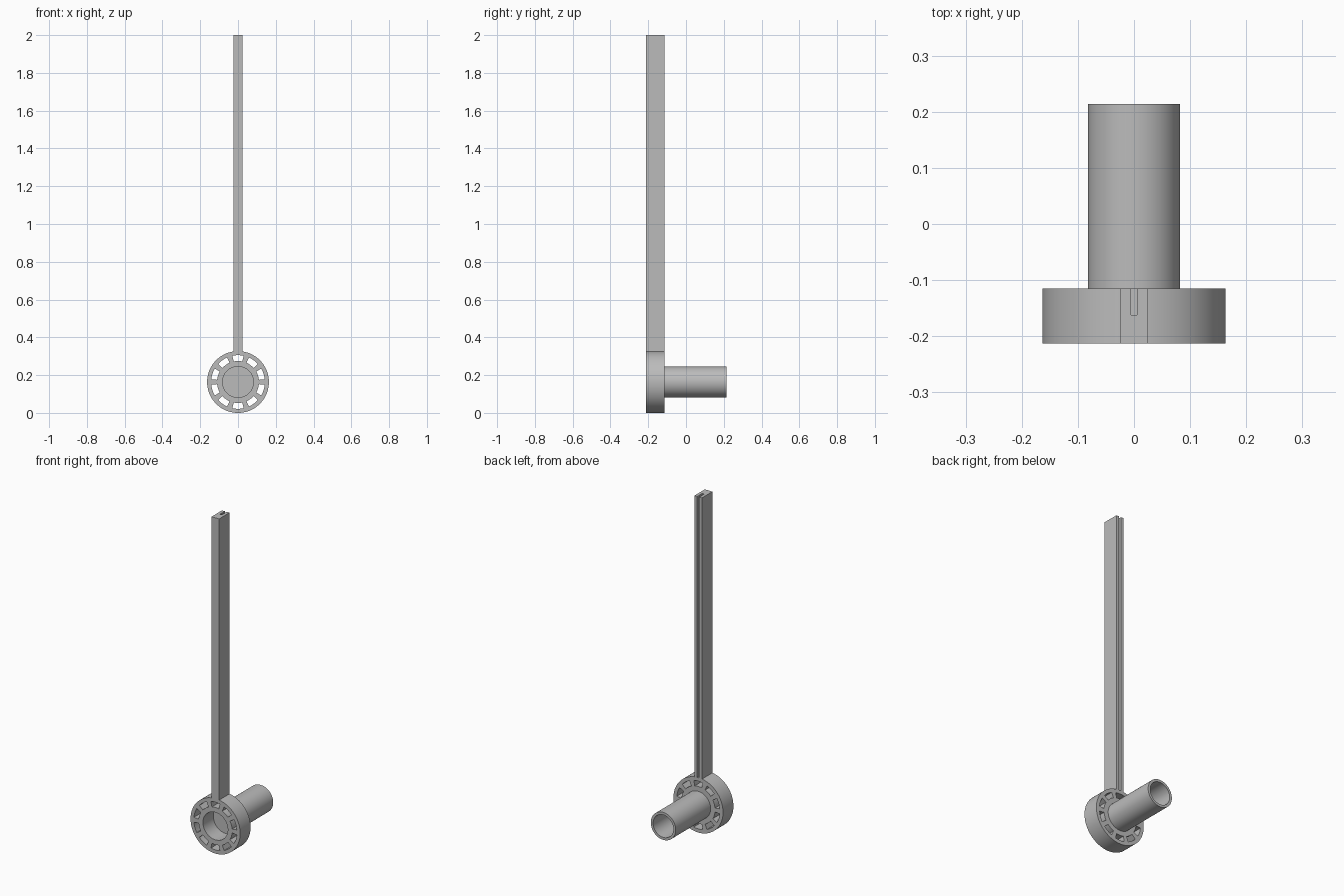
import bpy
import bmesh
from math import sin, cos, pi, radians
from mathutils import Vector

if "Cube" in bpy.data.objects:
    bpy.data.objects.remove(bpy.data.objects["Cube"])

FRONT, BACK, END = -0.213, -0.115, 0.214   # y of wheel front, wheel back, tube end
AXIS_Z = 0.1635
HUB_R, RIM_R = 0.082, 0.1635
SLOT_IN, SLOT_OUT = 0.111, 0.142
SEGMENTS, SLOTS = 120, 10

grey = bpy.data.materials.new("plain grey")
grey.use_nodes = True
colour = (0.5, 0.5, 0.5, 1)
grey.diffuse_color = colour
grey.node_tree.nodes["Principled BSDF"].inputs["Base Color"].default_value = colour


def finish(name, bm, smooth=True):
    bmesh.ops.recalc_face_normals(bm, faces=bm.faces)
    mesh = bpy.data.meshes.new(name)
    bm.to_mesh(mesh)
    bm.free()
    mesh.materials.append(grey)
    obj = bpy.data.objects.new(name, mesh)
    bpy.context.collection.objects.link(obj)
    if smooth:
        bpy.ops.object.select_all(action='DESELECT')
        obj.select_set(True)
        bpy.context.view_layer.objects.active = obj
        bpy.ops.object.shade_smooth_by_angle(angle=radians(30))
    return obj


def extrude_all(bm, offset):
    result = bmesh.ops.extrude_face_region(bm, geom=bm.faces[:])
    verts = [g for g in result["geom"] if isinstance(g, bmesh.types.BMVert)]
    bmesh.ops.translate(bm, verts=verts, vec=offset)


def ring_point(r, a, y):
    return Vector((r * sin(a), y, AXIS_Z + r * cos(a)))


# Slotted wheel: three bands of cells, the middle one open at each slot
bm = bmesh.new()
radii = [HUB_R, SLOT_IN, SLOT_OUT, RIM_R]
grid = [[bm.verts.new(ring_point(r, 2 * pi * i / SEGMENTS, FRONT)) for r in radii]
        for i in range(SEGMENTS)]
pitch = SEGMENTS // SLOTS
for i in range(SEGMENTS):
    here, after = grid[i], grid[(i + 1) % SEGMENTS]
    in_slot = (i + pitch // 3) % pitch < 2 * (pitch // 3)
    for band in range(3):
        if band == 1 and in_slot:
            continue
        bm.faces.new((here[band], here[band + 1], after[band + 1], after[band]))
extrude_all(bm, (0, BACK - FRONT, 0))
finish("slotted_wheel", bm)

# Tube: revolved cup, closed at the wheel and open at the back
bm = bmesh.new()
bore, cap = 0.067, 0.015
profile = [(0, BACK), (HUB_R, BACK), (HUB_R, END),
           (bore, END), (bore, BACK + cap), (0, BACK + cap)]
points = [bm.verts.new((r, y, AXIS_Z)) for r, y in profile]
edges = [bm.edges.new(pair) for pair in zip(points, points[1:])]
bmesh.ops.spin(bm, geom=points + edges, cent=(0, 0, AXIS_Z), axis=(0, 1, 0),
               angle=2 * pi, steps=SEGMENTS)
bmesh.ops.remove_doubles(bm, verts=bm.verts, dist=0.0001)
finish("tube", bm)

# Upright bar: channel section with a round-cornered groove in the back
bm = bmesh.new()
half, groove, floor, corner = 0.025, 0.0065, -0.163, 0.003
side = [(half, FRONT), (half, BACK), (groove, BACK), (groove, floor + corner),
        (groove - corner * 0.3, floor + corner * 0.3), (groove - corner, floor)]
outline = side + [(-x, y) for x, y in reversed(side)]
bottom = AXIS_Z + 0.158
bm.faces.new([bm.verts.new((x, y, bottom)) for x, y in outline])
extrude_all(bm, (0, 0, 2 - bottom))
finish("upright_bar", bm, smooth=False)
